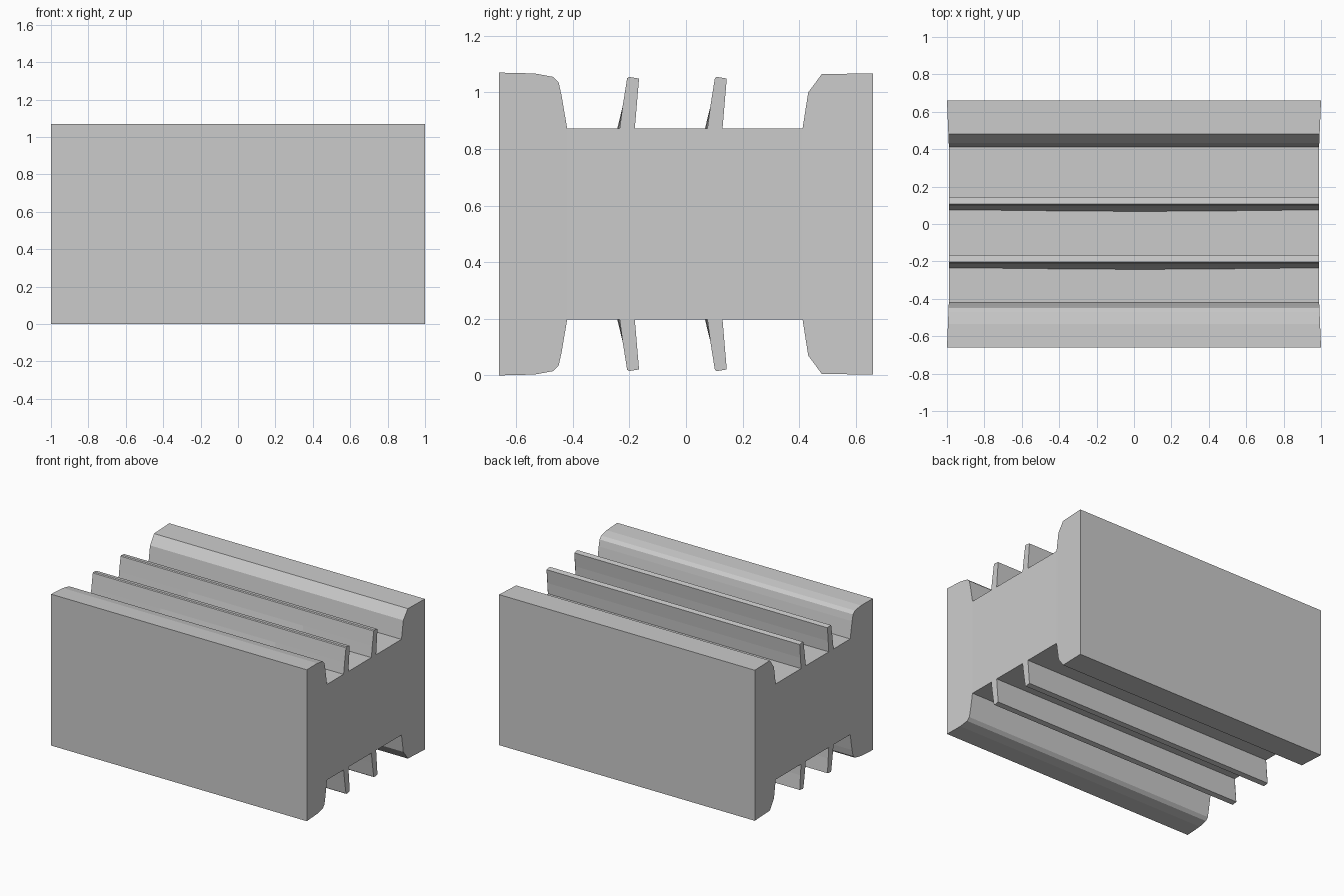
import bpy, bmesh

if "Cube" in bpy.data.objects:
    bpy.data.objects.remove(bpy.data.objects["Cube"])

MID = 0.535  # height of the horizontal symmetry plane


def loft(name, sections):
    """Skin a list of closed cross-sections, each a list of (x, y, z)."""
    bm = bmesh.new()
    rings = [[bm.verts.new(p) for p in s] for s in sections]
    n = len(rings[0])
    for a, b in zip(rings, rings[1:]):
        for i in range(n):
            j = (i + 1) % n
            bm.faces.new((a[i], a[j], b[j], b[i]))
    caps = [bm.faces.new(rings[0]), bm.faces.new(rings[-1])]
    bmesh.ops.triangulate(bm, faces=caps)
    bmesh.ops.recalc_face_normals(bm, faces=bm.faces)
    mesh = bpy.data.meshes.new(name)
    bm.to_mesh(mesh)
    bm.free()
    obj = bpy.data.objects.new(name, mesh)
    bpy.context.collection.objects.link(obj)
    return obj


# Main body: H-shaped profile, upper half mirrored to make the lower half
upper = [(-0.66, 1.07), (-0.535, 1.067), (-0.47, 1.055), (-0.45, 1.035),
         (-0.44, 0.99), (-0.42, 0.873),
         (0.412, 0.873), (0.432, 1.0), (0.48, 1.065), (0.66, 1.067)]
profile = upper + [(y, 2 * MID - z) for y, z in reversed(upper)]


def half_length(y):
    # ends are very slightly recessed between the two flanges
    return 0.99 + 0.01 * max(0, (abs(y) - 0.42) / 0.24)


loft("body", [[(s * half_length(y), y, z) for y, z in profile]
              for s in (-1, 1)])


# Thin leaning fins, two on top and two below, bowed a little at the root
fin = [(-0.034, 0.86), (-0.022, 0.95), (-0.006, 1.05), (0.0, 1.055),
       (0.036, 1.049), (0.025, 0.95), (0.02, 0.86)]
stations = [(-0.99, 0.0), (-0.45, -0.006), (0.0, -0.01),
            (0.45, -0.006), (0.99, 0.0)]
for row, y0 in (("front", -0.202), ("back", 0.108)):
    for side, flip in (("top", False), ("bottom", True)):
        sections = []
        for x, bow in stations:
            ring = []
            for i, (y, z) in enumerate(fin):
                shift = bow if i == 0 else 0.0
                ring.append((x, y0 + y + shift, 2 * MID - z if flip else z))
            sections.append(ring)
        loft(f"{row}_{side}_fin", sections)
